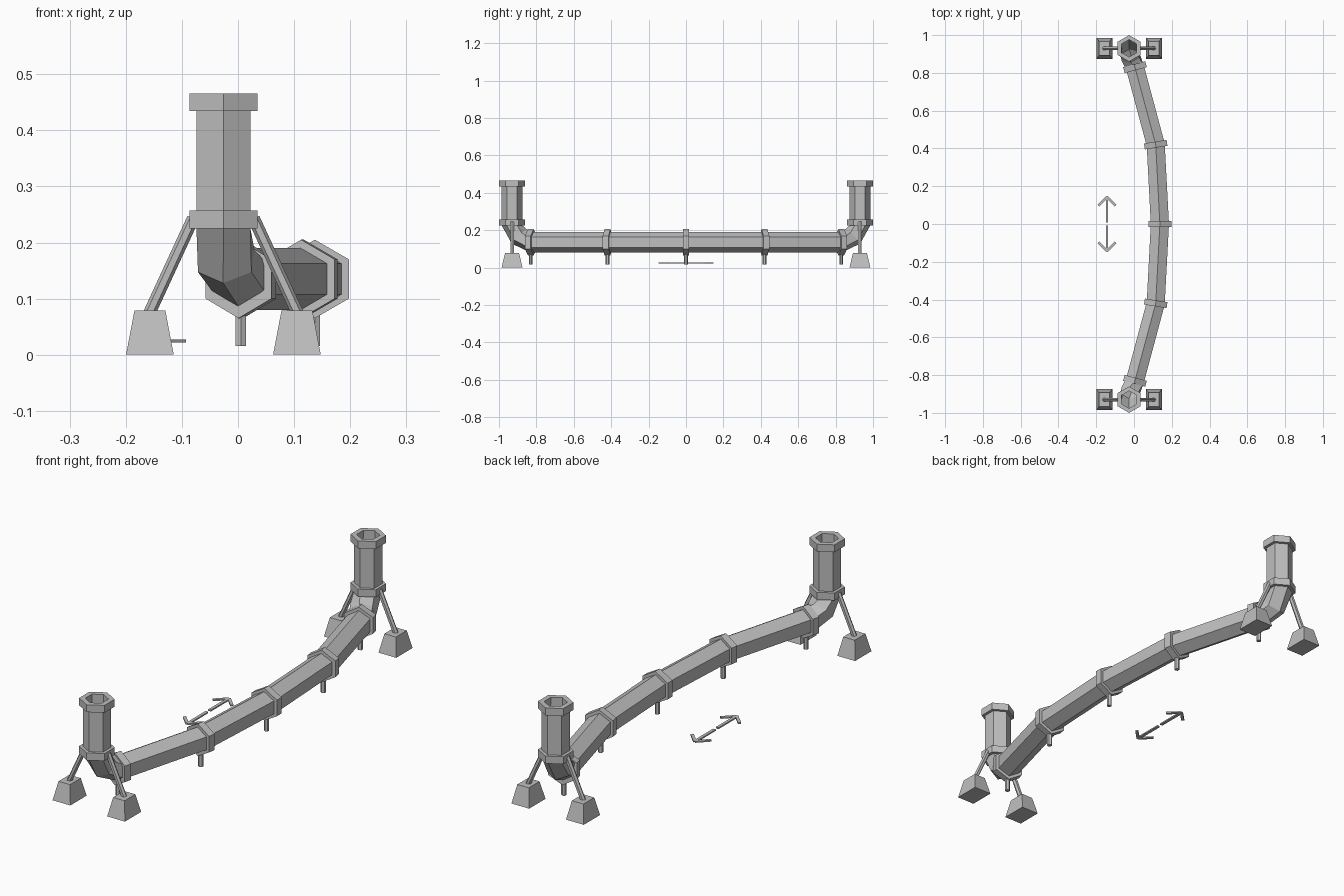
import bpy, bmesh, math
from mathutils import Vector, Matrix

if "Cube" in bpy.data.objects:
    bpy.data.objects.remove(bpy.data.objects["Cube"], do_unlink=True)

grey = bpy.data.materials.new("plain grey")
grey.use_nodes = True
grey.diffuse_color = (0.52, 0.52, 0.52, 1)
grey.node_tree.nodes["Principled BSDF"].inputs["Base Color"].default_value = (0.52, 0.52, 0.52, 1)


def finish(name, bm):
    bmesh.ops.recalc_face_normals(bm, faces=bm.faces)
    mesh = bpy.data.meshes.new(name)
    bm.to_mesh(mesh)
    bm.free()
    mesh.materials.append(grey)
    obj = bpy.data.objects.new(name, mesh)
    bpy.context.collection.objects.link(obj)
    return obj


def frame(yaw, pitch):
    """Travel direction and the two axes of a cross-section."""
    a, p = math.radians(yaw), math.radians(pitch)
    t = Vector((math.cos(p) * math.sin(a), math.cos(p) * math.cos(a), -math.sin(p)))
    s = Vector((math.cos(a), -math.sin(a), 0))
    return t, s, s.cross(t)


def hex_tube(name, stations, r_out, r_in):
    """Hollow hexagonal tube through (centre, yaw, pitch) stations."""
    bm = bmesh.new()
    loops = []
    for centre, yaw, pitch in stations:
        t, s, n = frame(yaw, pitch)
        angles = [math.radians(90 + 60 * k) for k in range(6)]
        loops.append([[bm.verts.new(centre + r * (math.cos(a) * s + math.sin(a) * n))
                       for a in angles] for r in (r_out, r_in)])
    for k in range(6):
        j = (k + 1) % 6
        for a, b in zip(loops, loops[1:]):
            for w in (0, 1):
                bm.faces.new((a[w][k], a[w][j], b[w][j], b[w][k]))
        for e in (loops[0], loops[-1]):
            bm.faces.new((e[0][k], e[0][j], e[1][j], e[1][k]))
    return finish(name, bm)


def collar(name, centre, yaw, pitch, r_in=0.046):
    t = frame(yaw, pitch)[0] * 0.016
    hex_tube(name, [(centre - t, yaw, pitch), (centre + t, yaw, pitch)], 0.07, r_in)


def rod(name, start, end, radius):
    start, end = Vector(start), Vector(end)
    d = end - start
    rot = d.to_track_quat('Z', 'Y').to_matrix().to_4x4()
    bm = bmesh.new()
    bmesh.ops.create_cone(bm, cap_ends=True, segments=6, radius1=radius, radius2=radius,
                          depth=d.length, matrix=Matrix.Translation((start + end) / 2) @ rot)
    finish(name, bm)


def bar(bm, start, end, width, height):
    """Flat bar between two points."""
    start, end = Vector(start), Vector(end)
    d = end - start
    m = (Matrix.Translation((start + end) / 2)
         @ Matrix.Rotation(math.atan2(d.y, d.x), 4, 'Z')
         @ Matrix.Diagonal((d.length, width, height, 1)))
    bmesh.ops.create_cube(bm, size=1, matrix=m)


# Main pipe: front half of the path, then mirrored for the back
TX, TY, PZ = -0.026, -0.93, 0.135
half = [(Vector((TX, TY, 0.455)), 0, 90),
        (Vector((TX, TY, 0.225)), 0, 90),
        (Vector((-0.021, -0.892, 0.167)), 8, 45),
        (Vector((0.005, -0.83, PZ)), 15, 0),
        (Vector((0.115, -0.42, PZ)), 9, 0)]
middle = (Vector((0.137, 0, PZ)), 0, 0)
back = [(Vector((c.x, -c.y, c.z)), -yaw, -pitch) for c, yaw, pitch in reversed(half)]
path = half + [middle] + back
hex_tube("curved_pipe", path, 0.0555, 0.047)

# Joint collars with a support peg under each
for i, (c, yaw, pitch) in enumerate(path[3:8], 1):
    collar(f"pipe_collar_{i}", c, yaw, pitch)
    rod(f"support_peg_{i}", (c.x, c.y, 0.016), (c.x, c.y, 0.08), 0.0105)

for end, sy in (("front", 1), ("back", -1)):
    y = TY * sy
    # Upright tower collars
    collar(f"{end}_top_collar", Vector((TX, y, 0.45)), 0, 90)
    collar(f"{end}_lower_collar", Vector((TX, y, 0.241)), 0, 90)

    for side, sx in (("left", 1), ("right", -1)):
        # Tapered foot block
        fx = TX + 0.131 * sx
        bm = bmesh.new()
        bmesh.ops.create_cube(bm, size=1)
        for v in bm.verts:
            top = v.co.z > 0
            v.co = (fx + v.co.x * (0.055 if top else 0.085),
                    y + v.co.y * (0.074 if top else 0.112),
                    0.079 if top else 0)
        finish(f"{end}_{side}_foot", bm)
        # Slanted strut
        rod(f"{end}_{side}_strut", (TX + 0.134 * sx, y, 0.07),
            (TX + 0.054 * sx, y, 0.243), 0.011)

    # Flat direction arrow beside the pipe
    ax, az, tip = -0.143, 0.0245, -0.143 * sy
    bm = bmesh.new()
    bar(bm, (ax, -0.009 * sy, az), (ax, tip, az), 0.013, 0.006)
    for sx in (1, -1):
        bar(bm, (ax, tip, az), (ax + 0.046 * sx, tip + 0.046 * sy, az), 0.013, 0.006)
    finish(f"{end}_arrow", bm)
